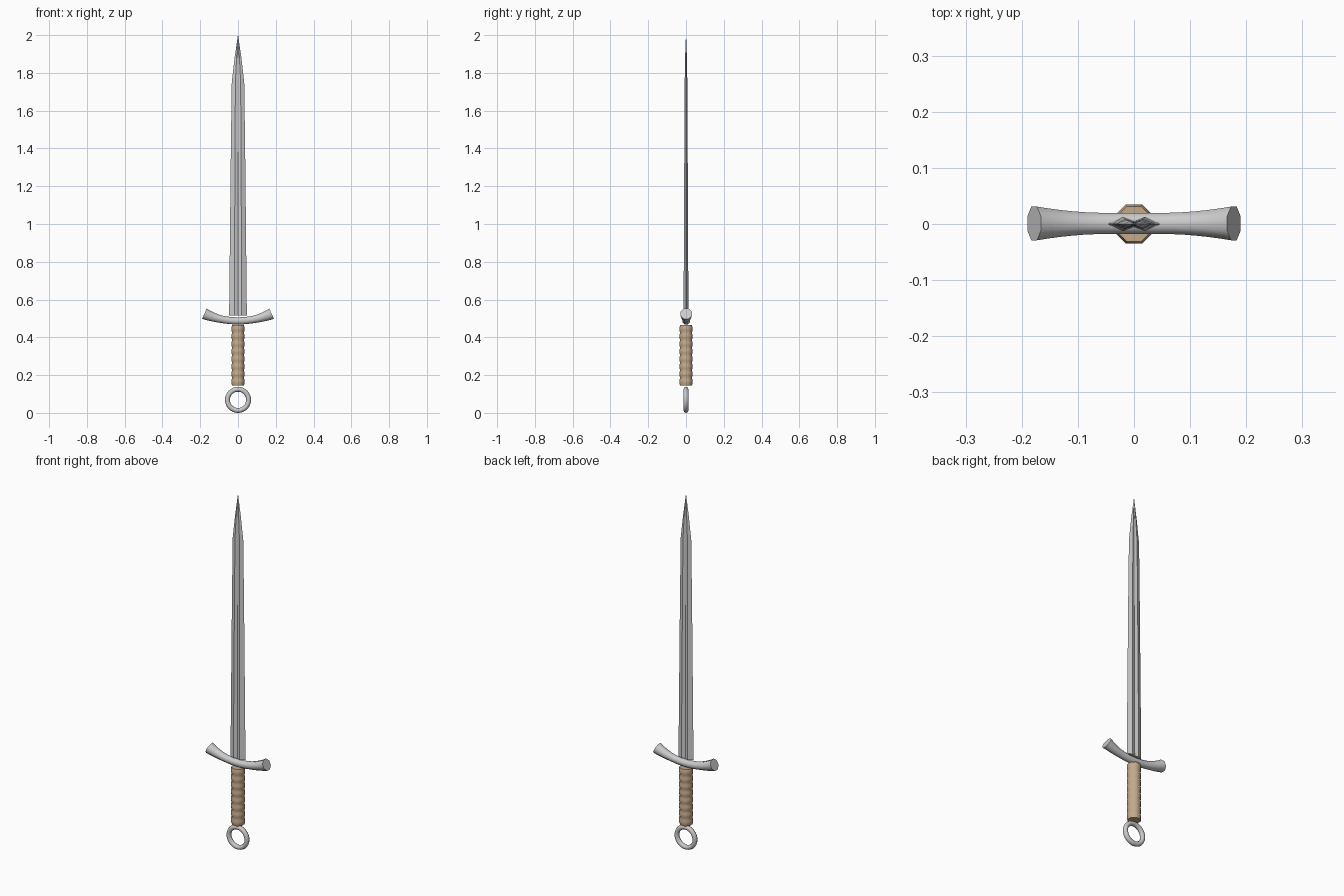
import bpy, bmesh, math
from mathutils import Vector

if "Cube" in bpy.data.objects:
    bpy.data.objects.remove(bpy.data.objects["Cube"])


def loft(name, rings, smooth=False, color=None):
    """Skin a list of equal-length closed rings and cap both ends."""
    bm = bmesh.new()
    rows = [[bm.verts.new(p) for p in r] for r in rings]
    n = len(rows[0])
    for a, b in zip(rows, rows[1:]):
        for i in range(n):
            j = (i + 1) % n
            bm.faces.new((a[i], a[j], b[j], b[i]))
    bm.faces.new(rows[0][::-1])
    bm.faces.new(rows[-1])
    bmesh.ops.recalc_face_normals(bm, faces=bm.faces)
    me = bpy.data.meshes.new(name)
    bm.to_mesh(me)
    bm.free()
    ob = bpy.data.objects.new(name, me)
    bpy.context.collection.objects.link(ob)
    if color:
        mat = bpy.data.materials.new(name + "_color")
        mat.diffuse_color = color
        mat.use_nodes = True
        mat.node_tree.nodes["Principled BSDF"].inputs["Base Color"].default_value = mat.diffuse_color
        me.materials.append(mat)
    if smooth:
        bpy.ops.object.select_all(action='DESELECT')
        ob.select_set(True)
        bpy.context.view_layer.objects.active = ob
        bpy.ops.object.shade_smooth_by_angle(angle=math.radians(50))
    return ob


def octagon(r, t):
    a = math.pi / 8 + t * math.pi / 4
    k = r / math.cos(math.pi / 8)
    return k * math.cos(a), k * math.sin(a)


# Blade: diamond section with a central fuller, tapering to the point
rows = [(0.515, 0.047, 0.013), (1.38, 0.038, 0.009), (1.75, 0.033, 0.007),
        (1.88, 0.018, 0.005), (2.0, 0.0008, 0.0005)]
blade = []
for z, w, t in rows:
    s = [(-1, 0), (-0.42, -1), (0, -0.45), (0.42, -1),
         (1, 0), (0.42, 1), (0, 0.45), (-0.42, 1)]
    blade.append([(w * x, t * y, z) for x, y in s])
loft("blade", blade)

# Crossguard: upswept octagonal bar, flared toward the flat ends
guard = []
N = 16
half_angle = math.radians(24)
R = 0.178 / math.sin(half_angle)
for i in range(N + 1):
    u = 2 * i / N - 1
    a = u * half_angle
    c = Vector((R * math.sin(a), 0.001, 0.487 + R * (1 - math.cos(a))))
    out = Vector((-math.sin(a), 0, math.cos(a)))
    r = 0.019 + 0.011 * max(0, (abs(u) - 0.35) / 0.65) ** 1.6
    ring = []
    for k in range(8):
        p, q = octagon(r, k)
        ring.append(c + out * p + Vector((0, q, 0)))
    guard.append(ring)
loft("crossguard", guard, smooth=True)

# Grip: octagonal handle with wrapped ridges
grip = []
wraps, bottom, top = 8, 0.145, 0.465
for i in range(wraps * 4 + 1):
    f = i / (wraps * 4)
    r = 0.0315 + 0.0035 * abs(math.sin(math.pi * wraps * f))
    z = bottom + (top - bottom) * f
    grip.append([(*octagon(r, k), z) for k in range(8)])
loft("grip", grip, smooth=True, color=(0.55, 0.40, 0.26, 1))

# Ring pommel
bpy.ops.mesh.primitive_torus_add(major_segments=32, minor_segments=8,
                                 major_radius=0.056, minor_radius=0.013,
                                 location=(0, 0, 0.069),
                                 rotation=(math.pi / 2, 0, 0))
ring = bpy.context.object
ring.name = "ring_pommel"
bpy.ops.object.shade_smooth_by_angle(angle=math.radians(50))
